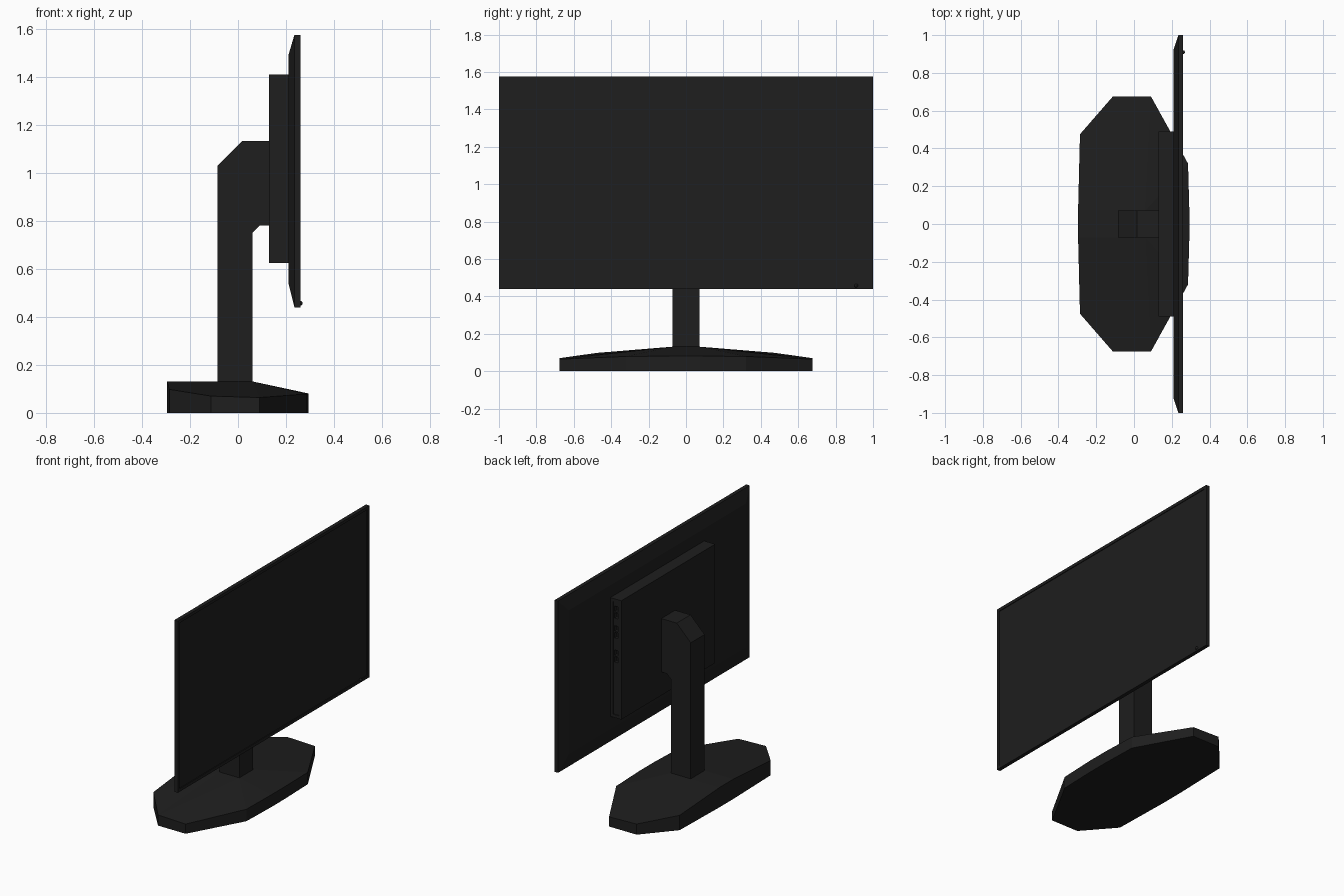
import bpy, bmesh

if "Cube" in bpy.data.objects:
    bpy.data.objects.remove(bpy.data.objects["Cube"])

black = bpy.data.materials.new("matte_black")
black.diffuse_color = (0.013, 0.013, 0.013, 1)
black.use_nodes = True
black.node_tree.nodes["Principled BSDF"].inputs["Base Color"].default_value = black.diffuse_color


def make(name, bm):
    bmesh.ops.recalc_face_normals(bm, faces=bm.faces[:])
    me = bpy.data.meshes.new(name)
    bm.to_mesh(me)
    bm.free()
    me.materials.append(black)
    ob = bpy.data.objects.new(name, me)
    bpy.context.collection.objects.link(ob)
    return ob


def loft(bm, rings):
    """Skin closed rings of points and cap both ends."""
    vs = [[bm.verts.new(p) for p in r] for r in rings]
    n = len(vs[0])
    for a, b in zip(vs, vs[1:]):
        for i in range(n):
            j = (i + 1) % n
            bm.faces.new((a[i], a[j], b[j], b[i]))
    bm.faces.new(vs[0])
    bm.faces.new(vs[-1])


def rect(x, w, z0, z1):
    return [(x, -w, z0), (x, w, z0), (x, w, z1), (x, -w, z1)]


def box(bm, x0, x1, y0, y1, z0, z1):
    loft(bm, [[(x, y0, z0), (x, y1, z0), (x, y1, z1), (x, y0, z1)] for x in (x0, x1)])


# screen panel: chamfered back, thin bezel, slightly sunken display
bm = bmesh.new()
loft(bm, [rect(0.21, 0.925, 0.54, 1.49), rect(0.235, 1, 0.44, 1.575),
          rect(0.26, 1, 0.44, 1.575), rect(0.26, 0.98, 0.46, 1.555),
          rect(0.255, 0.98, 0.46, 1.555)])
make("screen_panel", bm)

# power light on the lower bezel
bm = bmesh.new()
bmesh.ops.create_uvsphere(bm, u_segments=10, v_segments=6, radius=0.01)
bmesh.ops.translate(bm, verts=bm.verts[:], vec=(0.26, 0.91, 0.457))
make("power_light", bm)

# rear housing with shallow side recesses and connector slots
bm = bmesh.new()
box(bm, 0.13, 0.211, -0.49, 0.49, 0.625, 1.41)
housing = make("rear_housing", bm)
bm = bmesh.new()
for s in (-1, 1):
    y = sorted((s * 0.485, s * 0.52))
    box(bm, 0.148, 0.192, *y, 0.645, 1.39)
side_cutter = make("recess_cutter", bm)
bm = bmesh.new()
for z in (1.32, 1.19, 1.03):
    for dz in (-0.022, 0.022):
        box(bm, 0.157, 0.183, 0.46, 0.53, z + dz - 0.018, z + dz + 0.018)
port_cutter = make("port_cutter", bm)
for c in (side_cutter, port_cutter):
    c.hide_render = True
    c.hide_viewport = True
    mod = housing.modifiers.new("cut", 'BOOLEAN')
    mod.operation = 'DIFFERENCE'
    mod.solver = 'EXACT'
    mod.object = c

# stand neck: extruded side profile
profile = [(-0.085, 0.1), (0.06, 0.1), (0.06, 0.75), (0.09, 0.78), (0.131, 0.78),
           (0.131, 1.133), (0.017, 1.133), (-0.085, 1.03)]
bm = bmesh.new()
loft(bm, [[(x, y, z) for x, z in profile] for y in (-0.072, 0.072)])
make("stand_neck", bm)

# stand base: faceted foot, half outline mirrored across y
half = [(-0.296, 0.072, 0.131), (-0.286, 0.475, 0.098), (-0.112, 0.675, 0.07),
        (0.09, 0.675, 0.064), (0.286, 0.32, 0.079), (0.293, 0.072, 0.081)]
outline = half + [(x, -y, z) for x, y, z in reversed(half)]
bm = bmesh.new()
top = [bm.verts.new(p) for p in outline]
low = [bm.verts.new((x, y, 0)) for x, y, z in outline]
n = len(top)
for i in range(n):
    j = (i + 1) % n
    bm.faces.new((low[i], low[j], top[j], top[i]))
bm.faces.new(low)
a, b = (bm.verts.new((x, 0.072, 0.131)) for x in (-0.085, 0.06))
c, d = (bm.verts.new((x, -0.072, 0.131)) for x in (-0.085, 0.06))
for t, p, q in ((top, a, b), (top[::-1], c, d)):
    for f in ((t[0], t[1], p), (t[1], t[2], p), (t[2], q, p),
              (t[2], t[3], q), (t[3], t[4], q), (t[4], t[5], q)):
        bm.faces.new(f)
bm.faces.new((top[0], a, c, top[-1]))
bm.faces.new((a, b, d, c))
bm.faces.new((b, top[5], top[6], d))
make("stand_base", bm)
